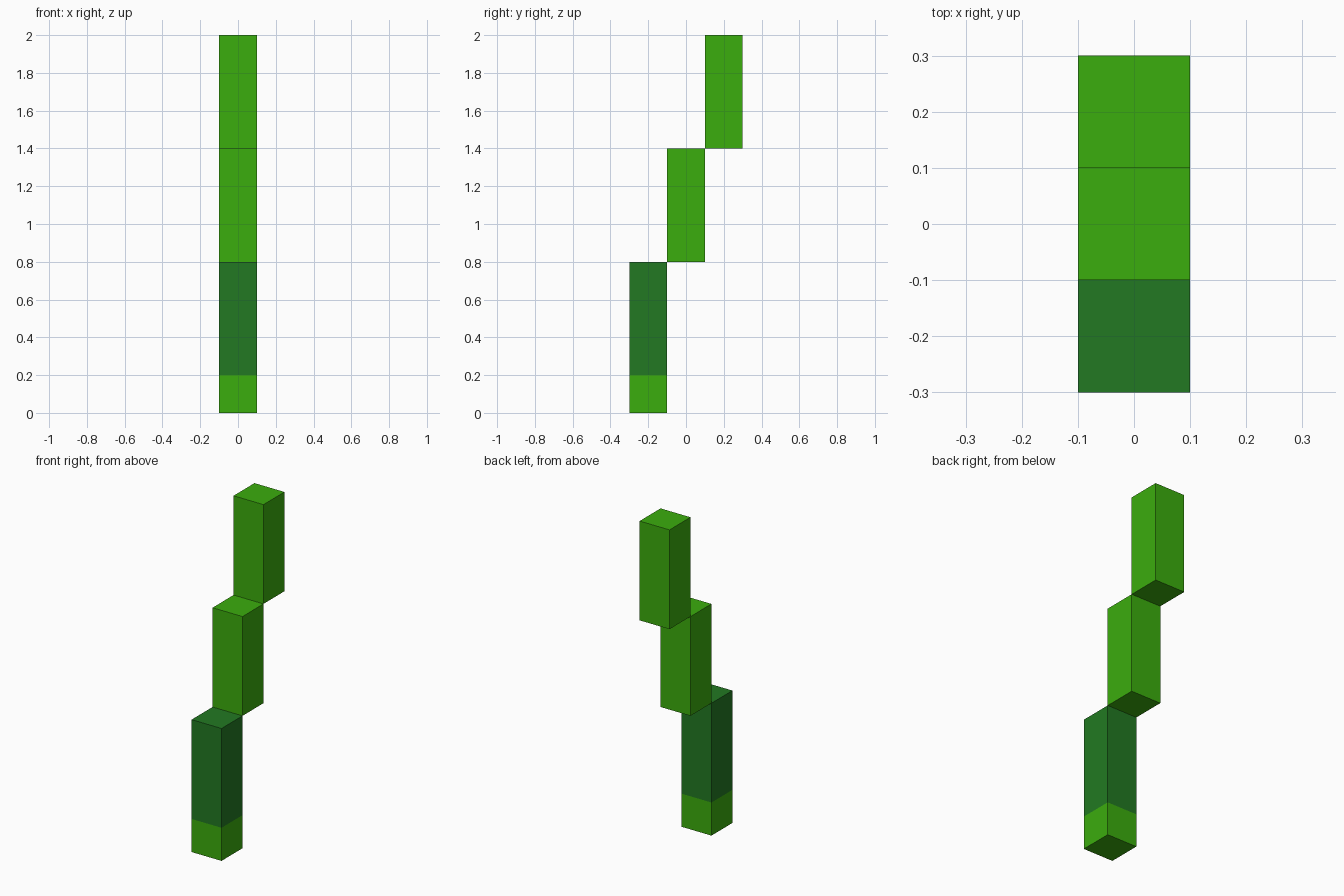
import bpy
import bmesh
from mathutils import Matrix, Vector

cube = bpy.data.objects.get("Cube")
if cube:
    bpy.data.objects.remove(cube, do_unlink=True)


def make_material(name, rgb):
    mat = bpy.data.materials.new(name)
    mat.use_nodes = True
    mat.diffuse_color = (*rgb, 1)
    mat.node_tree.nodes["Principled BSDF"].inputs["Base Color"].default_value = (*rgb, 1)
    return mat


leaf_green = make_material("leaf_green", (0.044, 0.418, 0.004))
dark_green = make_material("dark_green", (0.016, 0.191, 0.016))

WIDTH = 0.2


def add_block(name, y, z_low, z_high, materials, split=None):
    """Square column; faces above the split height take the second material."""
    bm = bmesh.new()
    place = Matrix.LocRotScale(Vector((0, y, (z_low + z_high) / 2)), None,
                               Vector((WIDTH, WIDTH, z_high - z_low)))
    bmesh.ops.create_cube(bm, size=1, matrix=place)
    if split is not None:
        bmesh.ops.bisect_plane(bm, geom=bm.verts[:] + bm.edges[:] + bm.faces[:],
                               plane_co=(0, 0, split), plane_no=(0, 0, 1))
        for face in bm.faces:
            face.material_index = int(face.calc_center_median().z > split)
    mesh = bpy.data.meshes.new(name)
    bm.to_mesh(mesh)
    bm.free()
    for mat in materials:
        mesh.materials.append(mat)
    obj = bpy.data.objects.new(name, mesh)
    bpy.context.collection.objects.link(obj)


# Bottom segment with a light foot and dark body
add_block("lower_segment", -0.2, 0.0, 0.8, [leaf_green, dark_green], split=0.2)

# Upper segments, each stepped back by one width
for i, name in enumerate(("middle_segment", "upper_segment")):
    add_block(name, i * WIDTH, 0.8 + 0.6 * i, 1.4 + 0.6 * i, [leaf_green])
